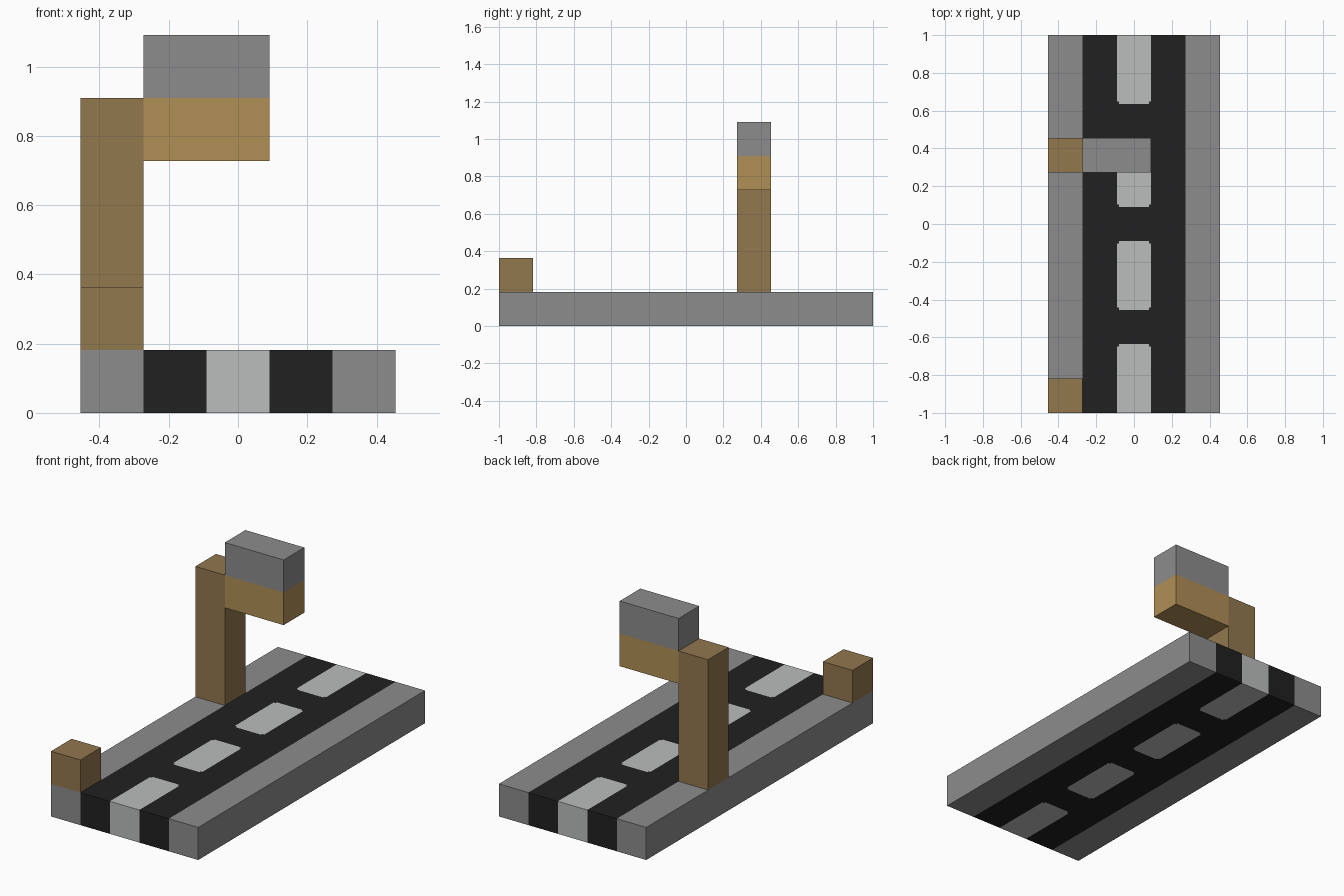
import bpy
import bmesh
from mathutils import Vector

cube = bpy.data.objects.get("Cube")
if cube:
    bpy.data.objects.remove(cube, do_unlink=True)

U = 2 / 11          # one block
NOTCH = U / 16      # clipped corner of a road dash


def material(name, rgb):
    m = bpy.data.materials.new(name)
    m.use_nodes = True
    colour = (*rgb, 1)
    m.diffuse_color = colour
    m.node_tree.nodes["Principled BSDF"].inputs["Base Color"].default_value = colour
    return m


GREY = material("concrete grey", (0.265, 0.265, 0.265))
BLACK = material("asphalt black", (0.0152, 0.0152, 0.0152))
WHITE = material("line white", (0.491, 0.509, 0.497))
BROWN = material("wood brown", (0.287, 0.188, 0.076))
TAN = material("light wood", (0.434, 0.275, 0.093))


def box(name, low, high, mats, cuts=(), rule=None):
    """Box between two corners in blocks, sliced at (axis, value) and coloured by a rule."""
    low, high = Vector(low) * U, Vector(high) * U
    bm = bmesh.new()
    bmesh.ops.create_cube(bm, size=1)
    for v in bm.verts:
        v.co = (low + high) / 2 + v.co * (high - low)
    for axis, value in cuts:
        normal = Vector((0, 0, 0))
        normal[axis] = 1
        bmesh.ops.bisect_plane(bm, geom=bm.verts[:] + bm.edges[:] + bm.faces[:],
                               plane_co=normal * value, plane_no=normal)
    if rule:
        for f in bm.faces:
            f.material_index = rule(f.calc_center_median())
    mesh = bpy.data.meshes.new(name)
    bm.to_mesh(mesh)
    bm.free()
    for m in mats:
        mesh.materials.append(m)
    obj = bpy.data.objects.new(name, mesh)
    bpy.context.collection.objects.link(obj)
    return obj


# Road slab: kerbs, asphalt and dashes run through the full thickness
def road_colour(c):
    x, y = abs(c.x), abs(c.y)
    if x > 1.5 * U:
        return 0
    if x > 0.5 * U:
        return 1
    for start, end in ((0.5, 2.5), (3.5, 6)):
        if start * U < y < end * U:
            near_end = min(y - start * U, end * U - y) < NOTCH
            return 1 if near_end and x > 0.5 * U - NOTCH else 2
    return 1


road_cuts = [(0, s * v) for s in (-1, 1) for v in (1.5 * U, 0.5 * U, 0.5 * U - NOTCH)]
for s in (-1, 1):
    for edge, inward in ((0.5, 1), (2.5, -1), (3.5, 1)):
        road_cuts += [(1, s * edge * U), (1, s * (edge * U + inward * NOTCH))]
box("road_slab", (-2.5, -5.5, 0), (2.5, 5.5, 1), (GREY, BLACK, WHITE), road_cuts, road_colour)

# Wooden posts on the right kerb
box("short_post", (-2.5, -5.5, 1), (-1.5, -4.5, 2), (BROWN,))
box("tall_post", (-2.5, 1.5, 1), (-1.5, 2.5, 5), (BROWN,))

# Two-tone sign hanging over the road
box("sign", (-1.5, 1.5, 4), (0.5, 2.5, 6), (TAN, GREY),
    [(2, 5 * U)], lambda c: int(c.z > 5 * U))
